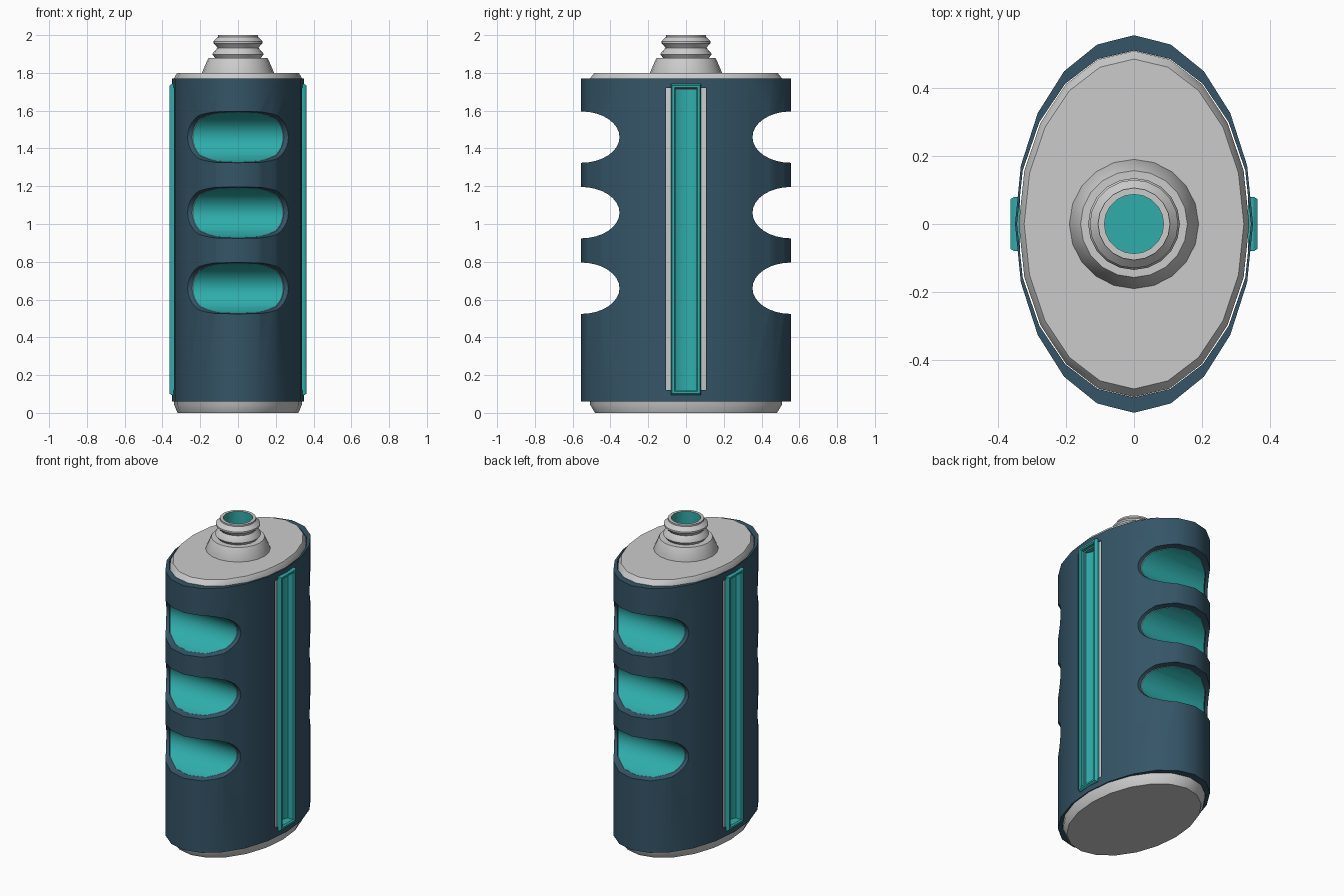
import bpy, bmesh, math

if "Cube" in bpy.data.objects:
    bpy.data.objects.remove(bpy.data.objects["Cube"])


def material(name, rgb):
    m = bpy.data.materials.new(name)
    m.diffuse_color = (*rgb, 1)
    m.use_nodes = True
    m.node_tree.nodes["Principled BSDF"].inputs["Base Color"].default_value = m.diffuse_color
    return m


TEAL = material("teal", (0.028, 0.42, 0.41))
BLUE = material("slate_blue", (0.035, 0.09, 0.135))


def ellipse(rx, ry, z, n=20):
    return [(rx * math.cos(2 * math.pi * i / n), ry * math.sin(2 * math.pi * i / n), z) for i in range(n)]


def rect(x, hy, z0, z1):
    return [(x, -hy, z0), (x, hy, z0), (x, hy, z1), (x, -hy, z1)]


def loft(name, rings, mats=(), closed=False, index=0):
    """Skin matching rings; closed joins the last ring to the first, otherwise the ends are capped."""
    bm = bmesh.new()
    loops = [[bm.verts.new(p) for p in r] for r in rings]
    n = len(loops[0])
    pairs = list(zip(loops, loops[1:] + loops[:1])) if closed else list(zip(loops, loops[1:]))
    for a, b in pairs:
        for i in range(n):
            j = (i + 1) % n
            bm.faces.new((a[i], a[j], b[j], b[i]))
    if not closed:
        bm.faces.new(loops[0])
        bm.faces.new(loops[-1])
    bmesh.ops.recalc_face_normals(bm, faces=bm.faces)
    for f in bm.faces:
        f.material_index = index
    me = bpy.data.meshes.new(name)
    bm.to_mesh(me)
    bm.free()
    for m in mats:
        me.materials.append(m)
    ob = bpy.data.objects.new(name, me)
    bpy.context.collection.objects.link(ob)
    return ob


def activate(ob):
    bpy.ops.object.select_all(action='DESELECT')
    ob.select_set(True)
    bpy.context.view_layer.objects.active = ob


def smooth(ob):
    activate(ob)
    bpy.ops.object.shade_smooth_by_angle(angle=math.radians(32))


def cut(ob, cutters):
    activate(ob)
    for c in cutters:
        mod = ob.modifiers.new("cut", 'BOOLEAN')
        mod.operation, mod.solver, mod.object = 'DIFFERENCE', 'EXACT', c
        bpy.ops.object.modifier_apply(modifier=mod.name)


# Inner body and outer sleeve
body = loft("inner_body", [ellipse(0.32, 0.482, 0), ellipse(0.339, 0.509, 0.045),
                           ellipse(0.339, 0.509, 1.77), ellipse(0.323, 0.485, 1.8)], (None, TEAL))
sleeve = loft("outer_sleeve", [ellipse(0.35, 0.555, 0.06), ellipse(0.35, 0.555, 1.77),
                               ellipse(0.344, 0.51, 1.77), ellipse(0.344, 0.51, 0.06)], (BLUE,), closed=True)

# Finger grooves, front and back
grooves = []
for side in (-1, 1):
    for z in (0.66, 1.06, 1.46):
        ring = [(side * 0.555 + 0.203 * math.cos(t), z + 0.136 * math.sin(t))
                for t in (2 * math.pi * i / 32 for i in range(32))]
        grooves.append(loft("groove_cutter", [[(x, *p) for p in ring] for x in (-0.5, 0.5)],
                            (None, TEAL), index=1))

# Side channels in the body and wider slots in the sleeve
channels, slots = [], []
for s in (-1, 1):
    channels.append(loft("channel_cutter", [rect(s * x, hy, 0.12, 1.71) for x, hy in
                                            ((0.305, 0.025), (0.32, 0.055), (0.45, 0.055))],
                         (None, TEAL), index=1))
    slots.append(loft("slot_cutter", [rect(s * x, 0.105, 0.12, 1.72) for x in (0.25, 0.45)]))
cut(body, grooves + channels)
for c in grooves:
    for f in c.data.polygons:
        f.material_index = 0
cut(sleeve, grooves + slots)
# Keep every sleeve face blue
sleeve.data.materials.clear()
sleeve.data.materials.append(BLUE)
for f in sleeve.data.polygons:
    f.material_index = 0
for c in grooves + channels + slots:
    bpy.data.objects.remove(c)
smooth(body)
smooth(sleeve)

# Teal frames around the side channels
for s, label in ((-1, "left"), (1, "right")):
    frame = [(0.335, 0.08), (0.352, 0.08), (0.363, 0.073), (0.363, 0.062), (0.355, 0.055), (0.335, 0.055)]
    loft(label + "_channel_frame", [rect(s * x, h, 0.175 - h, 1.66 + h) for x, h in frame], (TEAL,), closed=True)

# Ribbed neck with a teal bore
neck = [(0.19, 1.795), (0.19, 1.803), (0.162, 1.868), (0.157, 1.878), (0.12, 1.878), (0.135, 1.897),
        (0.133, 1.905), (0.109, 1.932), (0.114, 1.94), (0.13, 1.956), (0.13, 1.966), (0.106, 1.99),
        (0.106, 2.0), (0.087, 2.0), (0.087, 1.9)]
nozzle = loft("neck", [ellipse(r, r, z) for r, z in neck], (None, TEAL))
for f in nozzle.data.polygons:
    c = f.center
    if c.z < 1.99 and c.z > 1.89 and math.hypot(c.x, c.y) < 0.09:
        f.material_index = 1
smooth(nozzle)
